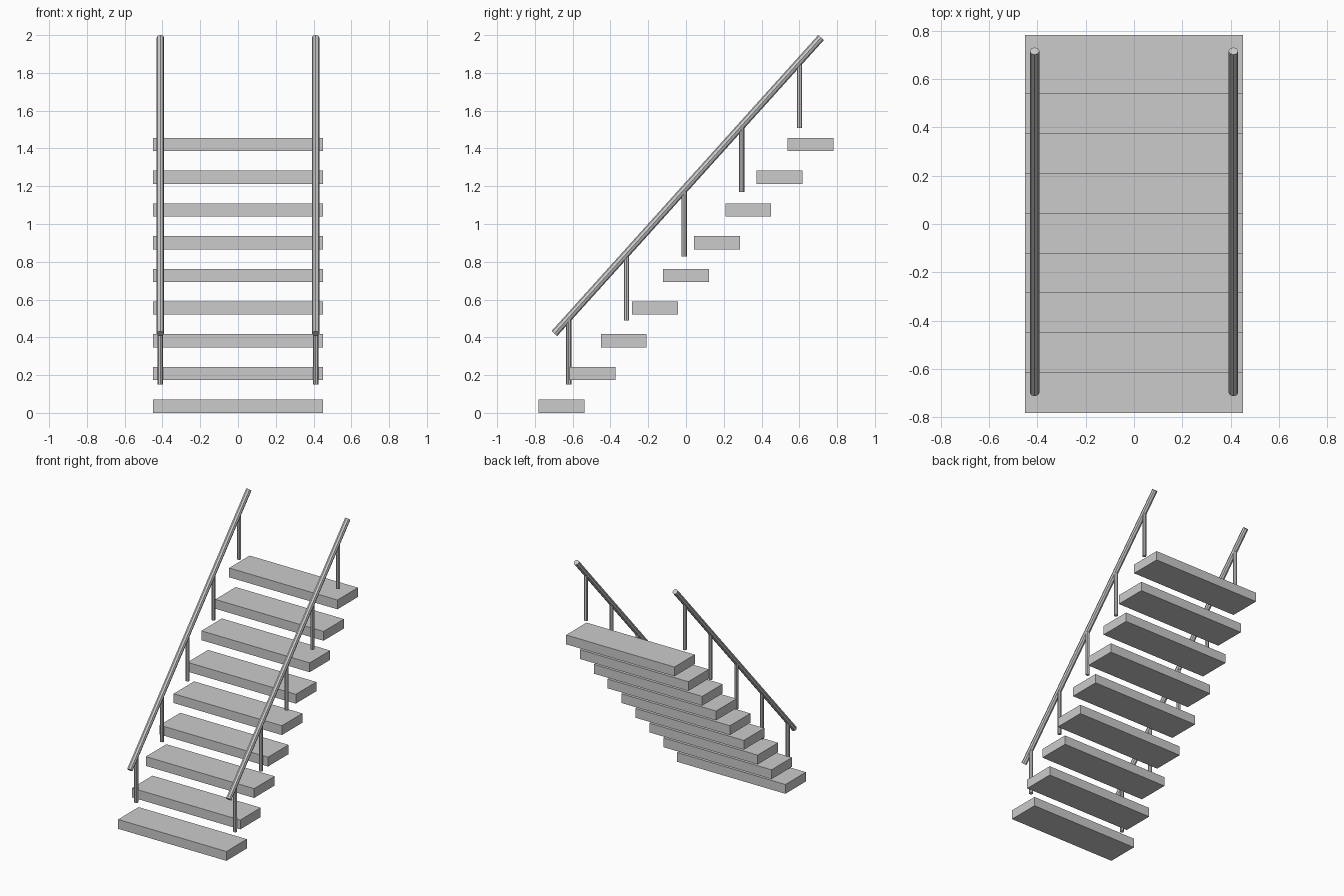
import bpy
from mathutils import Vector

if "Cube" in bpy.data.objects:
    bpy.data.objects.remove(bpy.data.objects["Cube"])

STEPS = 9
RAIL_X = 0.411
RAIL_LOW, RAIL_HIGH = Vector((0, -0.697, 0.42)), Vector((0, 0.715, 1.987))


def box(name, center, size):
    bpy.ops.mesh.primitive_cube_add(size=1, location=center)
    ob = bpy.context.object
    ob.name = name
    ob.scale = size
    bpy.ops.object.transform_apply(location=False, rotation=False, scale=True)
    return ob


def rod(name, a, b, radius, sides=8):
    axis = b - a
    bpy.ops.mesh.primitive_cylinder_add(
        vertices=sides, radius=radius, depth=axis.length, location=(a + b) / 2,
        rotation=axis.to_track_quat('Z', 'Y').to_euler())
    bpy.context.object.name = name
    return bpy.context.object


# Floating treads
for i in range(STEPS):
    t = i / (STEPS - 1)
    box(f"tread_{i + 1}", (0, -0.659 + 1.318 * t, 0.035 + 1.386 * t),
        (0.9, 0.243, 0.07))

# Sloping handrails with their upright posts
slope = (RAIL_HIGH.z - RAIL_LOW.z) / (RAIL_HIGH.y - RAIL_LOW.y)
for side, x in (("left", -RAIL_X), ("right", RAIL_X)):
    offset = Vector((x, 0, 0))
    rod(f"{side}_handrail", RAIL_LOW + offset, RAIL_HIGH + offset, 0.02)
    for i in range(5):
        y = -0.621 + 0.3055 * i
        top = RAIL_LOW.z + slope * (y - RAIL_LOW.y)
        rod(f"{side}_post_{i + 1}", Vector((x, y, 0.149 + 0.34 * i)),
            Vector((x, y, top)), 0.014)
